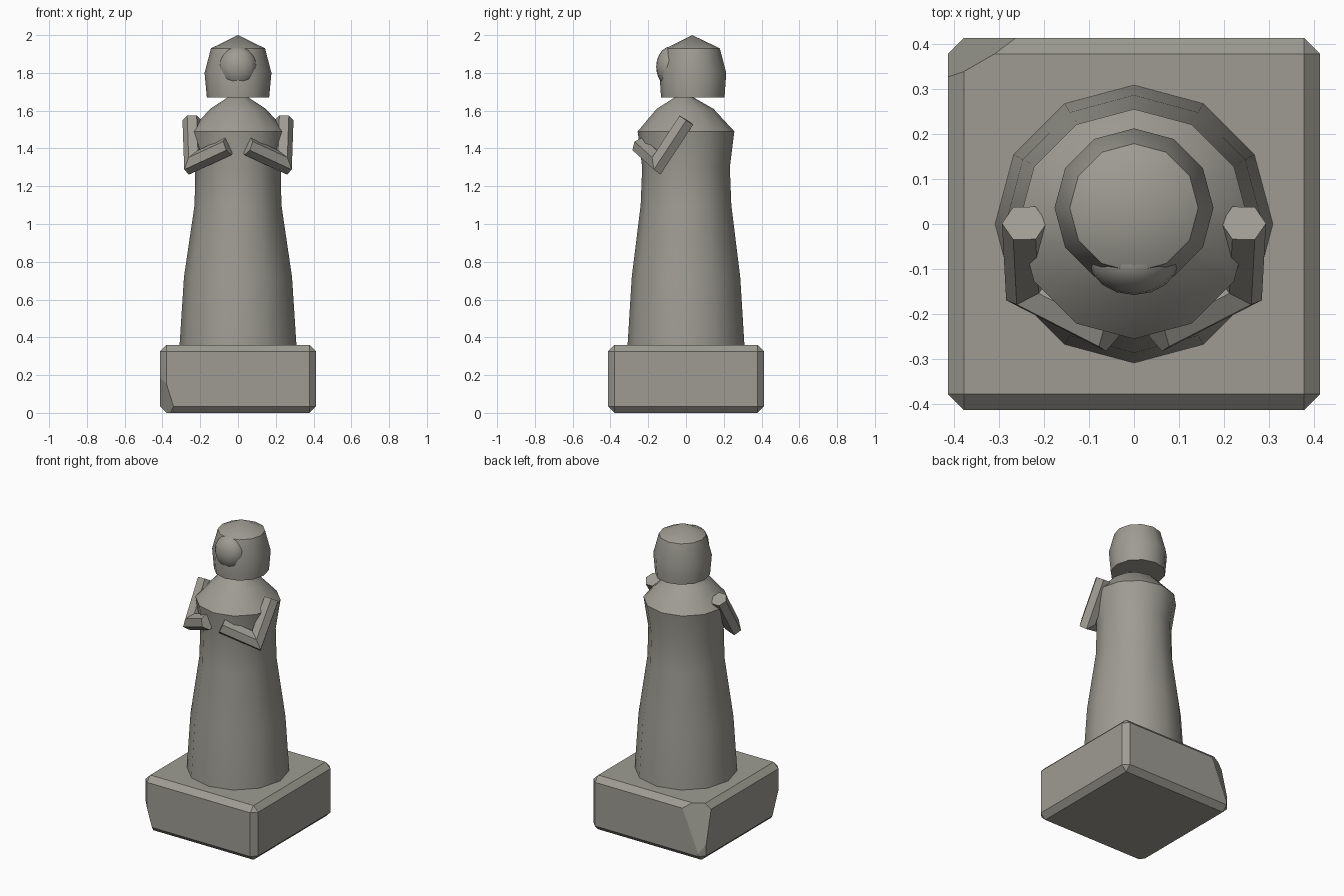
import bpy, bmesh, math
from mathutils import Vector, Matrix

if "Cube" in bpy.data.objects:
    bpy.data.objects.remove(bpy.data.objects["Cube"])

stone = bpy.data.materials.new("stone")
stone.diffuse_color = (0.34, 0.33, 0.29, 1)
stone.use_nodes = True
stone.node_tree.nodes["Principled BSDF"].inputs["Base Color"].default_value = stone.diffuse_color


def finish(bm, name, angle=None):
    bmesh.ops.recalc_face_normals(bm, faces=bm.faces)
    mesh = bpy.data.meshes.new(name)
    bm.to_mesh(mesh)
    bm.free()
    mesh.materials.append(stone)
    obj = bpy.data.objects.new(name, mesh)
    bpy.context.collection.objects.link(obj)
    if angle:
        bpy.ops.object.select_all(action='DESELECT')
        obj.select_set(True)
        bpy.context.view_layer.objects.active = obj
        bpy.ops.object.shade_smooth_by_angle(angle=math.radians(angle))
    return obj


def loft(bm, rings):
    """Skin between rings of points and cap both ends."""
    rings = [[bm.verts.new(p) for p in ring] for ring in rings]
    n = len(rings[0])
    for a, b in zip(rings, rings[1:]):
        for i in range(n):
            j = (i + 1) % n
            bm.faces.new((a[i], a[j], b[j], b[i]))
    bm.faces.new(rings[0])
    bm.faces.new(rings[-1])


def lathe(name, profile, sides=12, tip=None):
    """Profile entries: z, x radius, y radius, y centre."""
    bm = bmesh.new()
    rings = []
    for z, rx, ry, cy in profile:
        rings.append([(rx * math.cos(math.tau * i / sides),
                       cy + ry * math.sin(math.tau * i / sides), z) for i in range(sides)])
    loft(bm, rings)
    if tip:  # raise the top cap to a point
        bm.faces.ensure_lookup_table()
        top = bmesh.ops.poke(bm, faces=[bm.faces[-1]])
        top['verts'][0].co = tip
    return finish(bm, name, 35)


# Plinth: chamfered block with two chipped corners
bm = bmesh.new()
bmesh.ops.create_cube(bm, size=1, matrix=Matrix.Translation((0, 0, 0.18))
                      @ Matrix.Diagonal((0.828, 0.828, 0.36, 1)))
bmesh.ops.bevel(bm, geom=bm.edges[:], offset=0.035, segments=1, affect='EDGES')
for point, normal in (((-0.378, -0.413, 0.15), (-1, -0.73, -0.31)),
                      ((-0.378, 0.34, 0.36), (-0.5, 0.87, 0.21))):
    bmesh.ops.bisect_plane(bm, geom=bm.verts[:] + bm.edges[:] + bm.faces[:],
                           plane_co=point, plane_no=normal, clear_outer=True)
    bmesh.ops.holes_fill(bm, edges=[e for e in bm.edges if e.is_boundary])
finish(bm, "plinth")

# Robe with sloping shoulders
lathe("robe", [(0.35, 0.31, 0.31, 0), (0.72, 0.286, 0.287, 0), (1.10, 0.23, 0.24, 0),
               (1.30, 0.226, 0.232, 0), (1.49, 0.257, 0.256, 0),
               (1.61, 0.147, 0.15, -0.005), (1.67, 0.055, 0.05, -0.01),
               (1.70, 0.05, 0.05, 0)])

# Hood
lathe("hood", [(1.67, 0.165, 0.168, 0.036), (1.80, 0.177, 0.177, 0.036),
               (1.93, 0.143, 0.143, 0.036)], tip=(0, 0.033, 2.0))

# Face bulging from the hood
bm = bmesh.new()
bmesh.ops.create_uvsphere(bm, u_segments=16, v_segments=10, radius=1,
                          matrix=Matrix.Translation((0, -0.08, 1.832))
                          @ Matrix.Diagonal((0.1, 0.078, 0.108, 1)))
finish(bm, "face", 50)

# Arms: hexagonal bars with a mitred elbow
for side, name in ((1, "left_arm"), (-1, "right_arm")):
    shoulder, elbow, hand = (Vector((side * x, y, z)) for x, y, z in
                             ((0.244, 0.002, 1.55), (0.236, -0.145, 1.326), (0.05, -0.24, 1.412)))
    d0, d1 = (elbow - shoulder).normalized(), (hand - elbow).normalized()
    v = d0.cross(Vector((1, 0, 0))).normalized()
    u = v.cross(d0)
    miter = d0 + d1
    start = [shoulder + 0.05 * (u * math.cos(a) + v * math.sin(a))
             for a in (math.tau * i / 6 for i in range(6))]
    bend = [p + d0 * ((elbow - p).dot(miter) / d0.dot(miter)) for p in start]
    end = [p + d1 * (hand - p).dot(d1) for p in bend]
    bm = bmesh.new()
    loft(bm, [start, bend, end])
    finish(bm, name)
